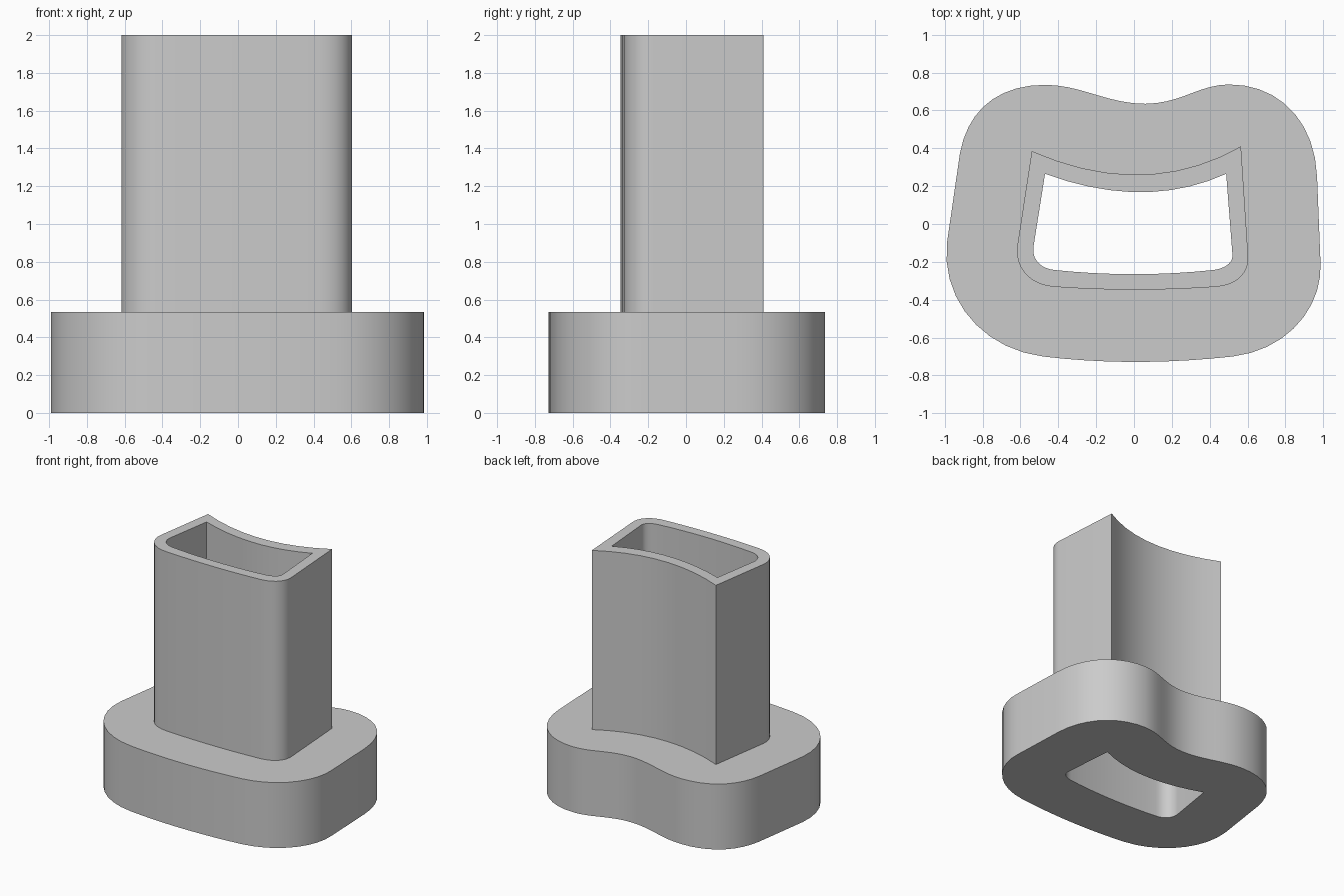
import bpy, bmesh
from math import radians, comb

cube = bpy.data.objects.get("Cube")
if cube:
    bpy.data.objects.remove(cube)

BASE_TOP, TOP = 0.535, 2.0


def outline(start, segments, steps=9):
    """Closed 2D outline; each segment lists its control points then its end."""
    pts, here = [], start
    for seg in segments:
        ctrl = [here, *seg]
        n = len(ctrl) - 1
        for i in range(1 if n == 1 else steps):
            t = i / steps
            w = [comb(n, k) * t**k * (1 - t)**(n - k) for k in range(n + 1)]
            pts.append(tuple(sum(a * c[j] for a, c in zip(w, ctrl)) for j in (0, 1)))
        here = seg[-1]
    return pts


# Broad foot: rounded corners with a dip at the back
foot = outline((0.985, -0.2), [
    [(0.967, 0.25)],
    [(0.955, 0.56), (0.75, 0.74), (0.5, 0.737)],
    [(0.34, 0.735), (0.25, 0.637), (0.06, 0.635)],
    [(-0.14, 0.635), (-0.28, 0.735), (-0.47, 0.735)],
    [(-0.72, 0.735), (-0.88, 0.6), (-0.92, 0.37)],
    [(-0.988, -0.1)],
    [(-1.02, -0.4), (-0.8, -0.66), (-0.48, -0.7)],
    [(0, -0.757), (0.52, -0.7)],
    [(0.82, -0.665), (1.0, -0.43), (0.985, -0.2)],
])

# Upright tube: curved back with two sharp corners, rounded front
tube = outline((0.565, 0.41), [
    [(0.06, 0.123), (-0.54, 0.385)],
    [(-0.617, -0.12)],
    [(-0.63, -0.23), (-0.55, -0.325), (-0.42, -0.332)],
    [(0, -0.362), (0.43, -0.332)],
    [(0.54, -0.325), (0.61, -0.26), (0.603, -0.17)],
    [(0.565, 0.41)],
])

# Opening running right through
bore = outline((0.487, 0.265), [
    [(0.06, 0.071), (-0.47, 0.265)],
    [(-0.531, -0.12)],
    [(-0.54, -0.18), (-0.5, -0.235), (-0.42, -0.243)],
    [(0, -0.287), (0.42, -0.243)],
    [(0.48, -0.235), (0.525, -0.205), (0.52, -0.16)],
    [(0.487, 0.265)],
])

bm = bmesh.new()


def ring(points, z):
    verts = [bm.verts.new((x, y, z)) for x, y in points]
    return verts, [bm.edges.new((verts[i - 1], verts[i])) for i in range(len(verts))]


def wall(points, z0, z1):
    low, high = ring(points, z0), ring(points, z1)
    a, b = low[0], high[0]
    for i in range(len(a)):
        bm.faces.new((a[i - 1], a[i], b[i], b[i - 1]))
    return low[1], high[1]


def cap(outer, inner):
    bmesh.ops.triangle_fill(bm, use_beauty=True, edges=outer + inner)


# Walls, then the flat rings joining them
foot_low, foot_high = wall(foot, 0, BASE_TOP)
tube_low, tube_high = wall(tube, BASE_TOP, TOP)
bore_low, bore_high = wall(bore, 0, TOP)
cap(foot_low, bore_low)
cap(foot_high, tube_low)
cap(tube_high, bore_high)
bmesh.ops.recalc_face_normals(bm, faces=bm.faces)

mesh = bpy.data.meshes.new("flanged_tube")
bm.to_mesh(mesh)
bm.free()
obj = bpy.data.objects.new("flanged_tube", mesh)
bpy.context.collection.objects.link(obj)

# Plain grey material
grey = bpy.data.materials.new("light_grey")
grey.use_nodes = True
colour = (0.6, 0.6, 0.6, 1)
grey.diffuse_color = colour
grey.node_tree.nodes["Principled BSDF"].inputs["Base Color"].default_value = colour
mesh.materials.append(grey)

bpy.ops.object.select_all(action="DESELECT")
obj.select_set(True)
bpy.context.view_layer.objects.active = obj
bpy.ops.object.shade_smooth_by_angle(angle=radians(30))
